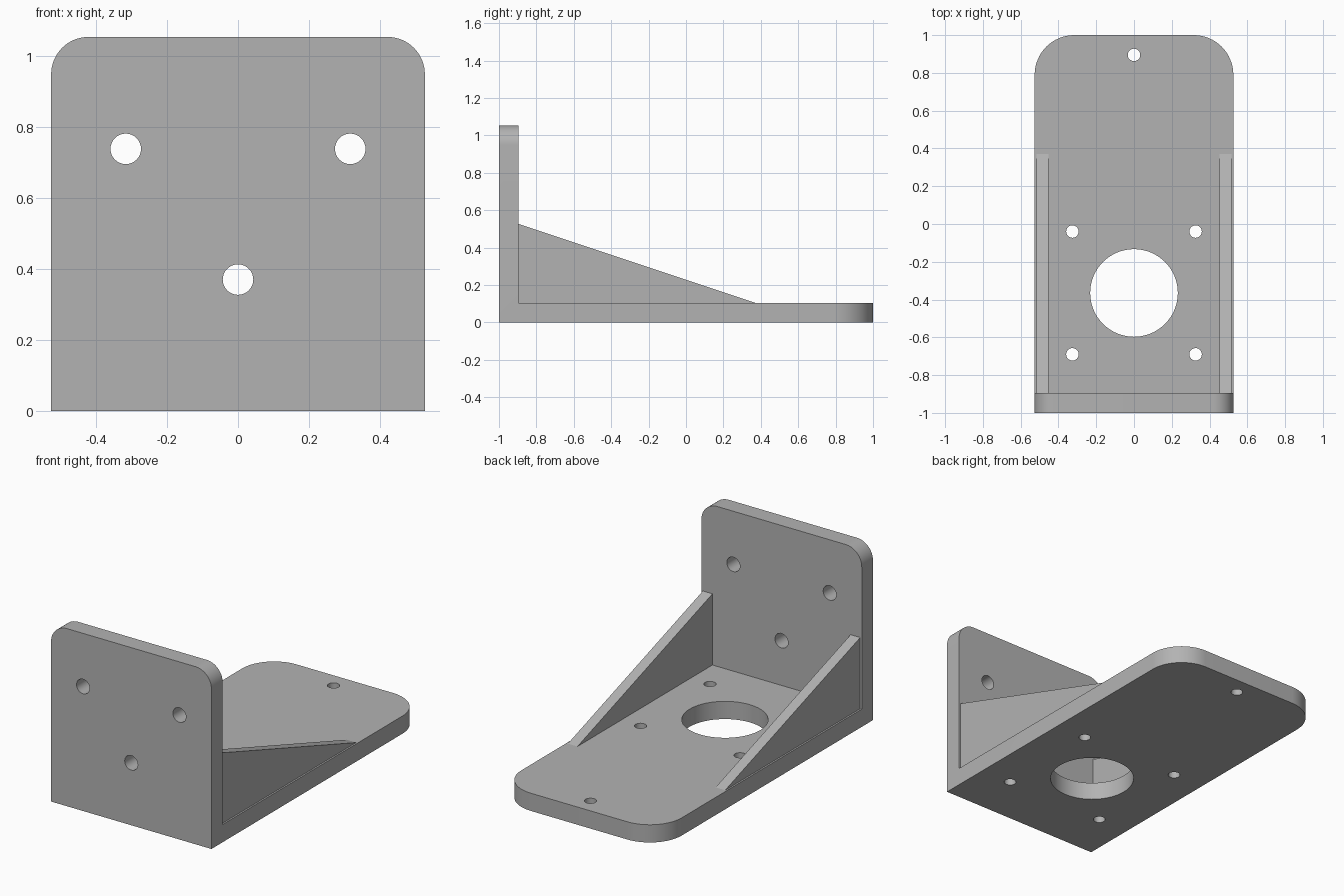
import bpy, bmesh, math
from mathutils import Matrix, Vector

cube = bpy.data.objects.get("Cube")
if cube:
    bpy.data.objects.remove(cube, do_unlink=True)

HALF_W, HEIGHT, THICK = 0.526, 1.053, 0.105
INNER_Y = -1 + THICK

grey = bpy.data.materials.new("plain grey")
grey.use_nodes = True
grey.diffuse_color = (0.45, 0.45, 0.45, 1)
grey.node_tree.nodes["Principled BSDF"].inputs["Base Color"].default_value = (0.45, 0.45, 0.45, 1)


def make_object(name, bm):
    bmesh.ops.recalc_face_normals(bm, faces=bm.faces[:])
    mesh = bpy.data.meshes.new(name)
    bm.to_mesh(mesh)
    bm.free()
    mesh.materials.append(grey)
    obj = bpy.data.objects.new(name, mesh)
    bpy.context.collection.objects.link(obj)
    return obj


def extrude_side_profile(points, x0, x1):
    """Extrude a (y, z) outline along x."""
    bm = bmesh.new()
    face = bm.faces.new([bm.verts.new((x0, y, z)) for y, z in points])
    result = bmesh.ops.extrude_face_region(bm, geom=[face])
    verts = [v for v in result["geom"] if isinstance(v, bmesh.types.BMVert)]
    bmesh.ops.translate(bm, verts=verts, vec=(x1 - x0, 0, 0))
    return bm


def round_corners(bm, axis, test, radius):
    """Round the edges along an axis whose two ends pass the test."""
    edges = [e for e in bm.edges
             if all(test(v.co) for v in e.verts)
             and abs((e.verts[0].co - e.verts[1].co).normalized().dot(axis)) > 0.99]
    bmesh.ops.bevel(bm, geom=edges, offset=radius, offset_type='OFFSET',
                    segments=16, profile=0.5, affect='EDGES')


# L-shaped bracket: upright plate and base plate in one profile
bracket_bm = extrude_side_profile(
    [(-1, 0), (1, 0), (1, THICK), (INNER_Y, THICK), (INNER_Y, HEIGHT), (-1, HEIGHT)],
    -HALF_W, HALF_W)
round_corners(bracket_bm, Vector((0, 0, 1)), lambda c: c.y > 0.99, 0.21)
round_corners(bracket_bm, Vector((0, 1, 0)), lambda c: c.z > HEIGHT - 0.01, 0.105)
bracket = make_object("bracket", bracket_bm)

# Drilled holes: (position, radius, runs through the upright plate)
holes = [((0, -0.365, THICK / 2), 0.232, False),
         ((0, 0.895, THICK / 2), 0.033, False),
         ((0, -0.948, 0.37), 0.043, True)]
for side in (-1, 1):
    holes += [((side * 0.326, y, THICK / 2), 0.033, False) for y in (-0.04, -0.69)]
    holes.append(((side * 0.316, -0.948, 0.738), 0.043, True))

cutter_bm = bmesh.new()
for centre, radius, upright in holes:
    turn = Matrix.Rotation(math.pi / 2, 4, 'X') if upright else Matrix()
    bmesh.ops.create_cone(cutter_bm, cap_ends=True, segments=64 if radius > 0.1 else 32,
                          radius1=radius, radius2=radius, depth=THICK * 1.6,
                          matrix=Matrix.Translation(centre) @ turn)
cutter = make_object("hole_cutter", cutter_bm)
cutter.hide_render = True

cut = bracket.modifiers.new("holes", 'BOOLEAN')
cut.operation, cut.solver, cut.object = 'DIFFERENCE', 'EXACT', cutter
bpy.context.view_layer.objects.active = bracket
bpy.ops.object.modifier_apply(modifier=cut.name)
bpy.data.objects.remove(cutter, do_unlink=True)

# Triangular gussets, set slightly in from the side edges
gussets = []
for name, side in (("left_gusset", 1), ("right_gusset", -1)):
    bm = extrude_side_profile([(INNER_Y, THICK), (0.37, THICK), (INNER_Y, 0.527)],
                              side * 0.453, side * 0.516)
    gussets.append(make_object(name, bm))

# Smooth rounded walls, keep edges sharp
bpy.ops.object.select_all(action='DESELECT')
for obj in [bracket] + gussets:
    obj.select_set(True)
bpy.ops.object.shade_smooth_by_angle(angle=math.radians(30))
